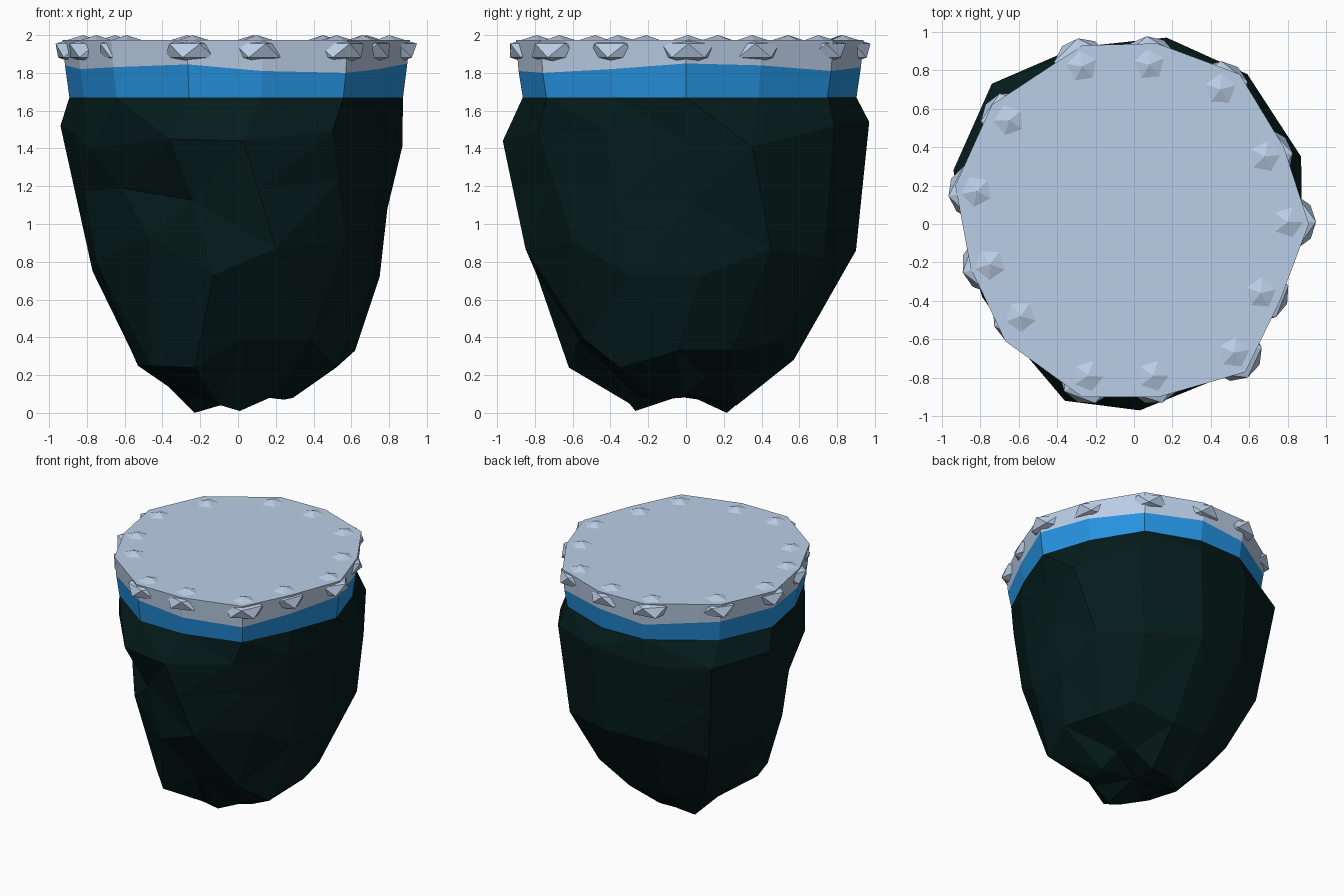
import bpy, bmesh, math
from mathutils import Matrix, Vector

if "Cube" in bpy.data.objects:
    bpy.data.objects.remove(bpy.data.objects["Cube"])


def material(name, color):
    m = bpy.data.materials.new(name)
    m.diffuse_color = (*color, 1)
    m.use_nodes = True
    m.node_tree.nodes["Principled BSDF"].inputs["Base Color"].default_value = m.diffuse_color
    return m


ROCK = material("dark_rock", (0.0015, 0.0115, 0.011))
BLUE = material("blue_ice", (0.019, 0.295, 0.76))
SNOW = material("pale_snow", (0.50, 0.62, 0.80))


def finish(name, bm, mat):
    bmesh.ops.recalc_face_normals(bm, faces=bm.faces)
    me = bpy.data.meshes.new(name)
    bm.to_mesh(me)
    bm.free()
    me.materials.append(mat)
    ob = bpy.data.objects.new(name, me)
    bpy.context.collection.objects.link(ob)
    return ob


def loft(name, rings, mat, cap_top=False, tip=None, triangles=False):
    """Join rings of equal count, with an optional flat top and a bottom point."""
    bm = bmesh.new()
    loops = [[bm.verts.new(p) for p in r] for r in rings]
    n = len(loops[0])
    for a, b in zip(loops, loops[1:]):
        for i in range(n):
            j = (i + 1) % n
            bm.faces.new((a[i], a[j], b[j], b[i]))
    if triangles:
        bmesh.ops.triangulate(bm, faces=bm.faces[:], quad_method='SHORT_EDGE')
    if tip:
        t = bm.verts.new(tip)
        for i in range(n):
            bm.faces.new((loops[-1][i], loops[-1][(i + 1) % n], t))
    if cap_top:
        bm.faces.new(loops[0])
    return finish(name, bm, mat)


# Plan outline of the rim, counter-clockwise from +x
rim = [(.91, .0), (.78, .40), (.55, .78), (.12, .94), (-.27, .93), (-.74, .62), (-.93, .20),
       (-.85, -.23), (-.67, -.61), (-.27, -.90), (.13, -.90), (.58, -.77), (.76, -.40)]
seam_z = [1.85, 1.84, 1.81, 1.83, 1.80, 1.83, 1.84, 1.82, 1.83, 1.845, 1.81, 1.80, 1.82]


def rim_ring(scale, z):
    return [(x * scale, y * scale, z) for x, y in rim]


top = rim_ring(1.0, 1.975)
seam = [(x * .985, y * .985, z) for (x, y), z in zip(rim, seam_z)]
foot = rim_ring(.96, 1.67)

# Snow cap and blue band
loft("snow_cap", [top, seam], SNOW, cap_top=True)
loft("blue_band", [seam, foot], BLUE)

# Rock body: bulge, neck, waist, lower shoulder, then a knobbly underside
bulge = [(.83, .0, 1.43), (.87, .35, 1.41), (.59, .78, 1.52), (.17, .97, 1.54), (-.30, .92, 1.48),
         (-.74, .73, 1.50), (-.94, .28, 1.52), (-.87, -.12, 1.48), (-.79, -.38, 1.40),
         (-.36, -.92, 1.45), (.03, -.97, 1.44), (.50, -.78, 1.49), (.74, -.42, 1.50)]
waist = [(.75, .07, .72), (.74, .45, .87), (.52, .73, .82), (.10, .90, .86), (-.30, .86, .85),
         (-.64, .63, .72), (-.77, .25, .75), (-.75, -.15, .80), (-.47, -.64, .93),
         (-.13, -.79, .73), (.20, -.85, .87), (.57, -.60, .91), (.72, -.30, .73)]
shoulder = [(.62, -.05, .33), (.55, .24, .33), (.42, .50, .38), (.10, .57, .28), (-.20, .56, .30),
            (-.49, .46, .33), (-.57, .15, .34), (-.53, -.15, .25), (-.46, -.38, .25),
            (-.23, -.62, .24), (.02, -.57, .39), (.38, -.54, .39), (.52, -.35, .24)]
pinch = {8: .95, 9: .93}
neck = []
for i, (a, b) in enumerate(zip(bulge, waist)):
    p = Vector(a).lerp(Vector(b), .45)
    k = pinch.get(i, 1)
    neck.append((p.x * k, p.y * k, p.z))
knob_z = [.08, .18, .16, .04, .04, .0, .07, .09, .10, .045, .01, .085, .07]
knobs = [(x * .47, y * .47, z) for (x, y, _), z in zip(shoulder, knob_z)]
loft("rock_body", [foot, bulge, neck, waist, shoulder, knobs], ROCK,
     tip=(0, 0, .10), triangles=True)

# Faceted stones buried in the rim, showing on its top and its side
stones = [(.80, .01), (.68, .35), (.45, .70), (.08, .83), (-.27, .82), (-.65, .54), (-.82, .17),
          (-.75, -.21), (-.59, -.48), (-.24, -.79), (.10, -.79), (.52, -.67), (.66, -.36)]
for i, (x, y) in enumerate(stones):
    bm = bmesh.new()
    bmesh.ops.create_icosphere(bm, subdivisions=1, radius=1)
    place = (Matrix.Translation((x, y, 1.918))
             @ Matrix.Rotation(math.atan2(y, x), 4, 'Z')
             @ Matrix.Diagonal((.165, .165, .082, 1))
             @ Matrix.Rotation(i * .9, 4, 'Z'))
    bmesh.ops.transform(bm, matrix=place, verts=bm.verts)
    finish(f"rim_stone_{i + 1}", bm, SNOW)
